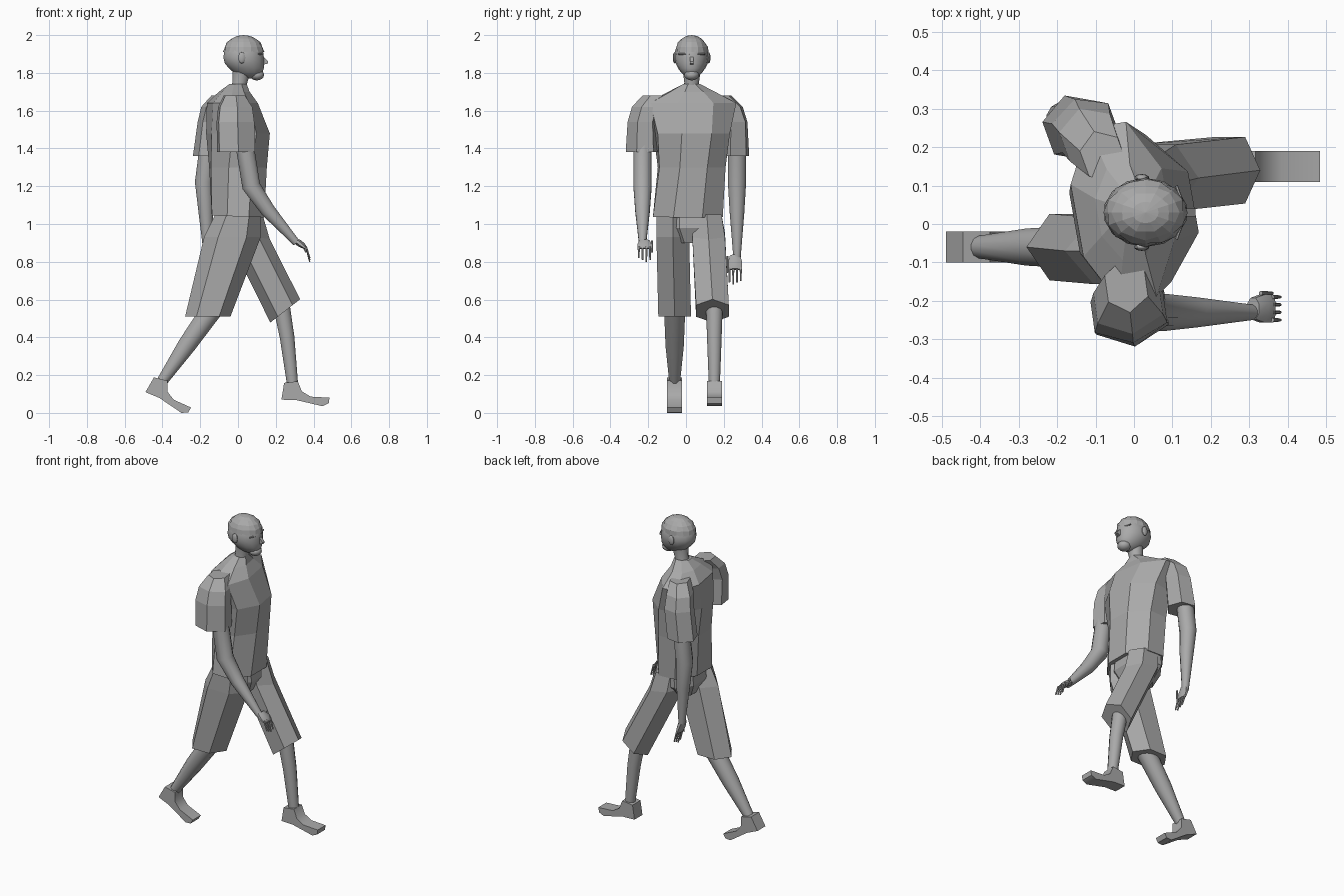
import bpy, bmesh, math
from mathutils import Vector, Matrix

if "Cube" in bpy.data.objects:
    bpy.data.objects.remove(bpy.data.objects["Cube"])

MIDDLE = 0.03        # the neck and head sit slightly off centre in y
UP = Vector((0, 0, 1))

grey = bpy.data.materials.new("plain_grey")
grey.use_nodes = True
grey.diffuse_color = (0.4, 0.4, 0.4, 1)
shader = grey.node_tree.nodes["Principled BSDF"]
shader.inputs["Base Color"].default_value = grey.diffuse_color


def finish(name, bm, smooth=True):
    """Turn a bmesh into a named grey object, smooth or faceted."""
    bmesh.ops.recalc_face_normals(bm, faces=bm.faces)
    mesh = bpy.data.meshes.new(name)
    bm.to_mesh(mesh)
    bm.free()
    mesh.materials.append(grey)
    obj = bpy.data.objects.new(name, mesh)
    bpy.context.collection.objects.link(obj)
    if smooth:
        bpy.ops.object.select_all(action='DESELECT')
        obj.select_set(True)
        bpy.context.view_layer.objects.active = obj
        bpy.ops.object.shade_smooth_by_angle(angle=math.radians(40))


def ring(z, depth, width, x=0, y=MIDDLE, turn=0, tilt=0, sides=8, start=0.5):
    """Elliptical cross-section, turned about z and tilted about y, in degrees."""
    spin = Matrix.Rotation(math.radians(turn), 3, 'Z') @ Matrix.Rotation(math.radians(tilt), 3, 'Y')
    angles = [math.tau * (i + start) / sides for i in range(sides)]
    return [Vector((x, y, z)) + spin @ Vector((depth * math.cos(a), width * math.sin(a), 0))
            for a in angles]


def loft(name, rings, smooth=False):
    """Skin a stack of rings and close both ends."""
    bm = bmesh.new()
    loops = [[bm.verts.new(co) for co in points] for points in rings]
    for low, high in zip(loops, loops[1:]):
        for i in range(len(low)):
            bm.faces.new((low[i - 1], low[i], high[i], high[i - 1]))
    bm.faces.new(loops[0])
    bm.faces.new(loops[-1])
    finish(name, bm, smooth)


def limb(name, y, path):
    """Round limb through (x, z, radius) joints, listed from the bottom up."""
    rings = []
    for i, (x, z, radius) in enumerate(path):
        below, above = path[max(i - 1, 0)], path[min(i + 1, len(path) - 1)]
        lean = math.degrees(math.atan2(above[0] - below[0], above[1] - below[1]))
        rings.append(ring(z, radius, radius, x=x, y=y, tilt=lean, sides=12))
    loft(name, rings, smooth=True)


def side_outline(name, outline, y, width):
    """Solid with an outline in x and z and a constant width."""
    bm = bmesh.new()
    face = bm.faces.new([bm.verts.new((x, y - width / 2, z)) for x, z in outline])
    new = bmesh.ops.extrude_face_region(bm, geom=[face])["geom"]
    moved = [v for v in new if isinstance(v, bmesh.types.BMVert)]
    bmesh.ops.translate(bm, verts=moved, vec=(0, width, 0))
    finish(name, bm)


def rod(name, start, end, radius=0.006):
    """Thin tapered rod between two points."""
    bm = bmesh.new()
    start, end = Vector(start), Vector(end)
    axis = end - start
    place = Matrix.Translation((start + end) / 2) @ UP.rotation_difference(axis).to_matrix().to_4x4()
    bmesh.ops.create_cone(bm, cap_ends=True, segments=6, radius1=radius, radius2=radius * 0.7,
                          depth=axis.length, matrix=place)
    finish(name, bm)


def ball(columns, rows, centre, size):
    """Stretched sphere, returned for further shaping."""
    bm = bmesh.new()
    place = Matrix.Translation(centre) @ Matrix.Diagonal((*size, 1))
    bmesh.ops.create_uvsphere(bm, u_segments=columns, v_segments=rows, radius=1, matrix=place)
    return bm


# Shirt body, the shoulders turned against the stride
loft("shirt_body", [
    ring(z=1.04, depth=0.15, width=0.2, y=0.01, tilt=2),
    ring(z=1.3, depth=0.16, width=0.19, turn=4),
    ring(z=1.48, depth=0.17, width=0.21, turn=10),
    ring(z=1.64, depth=0.13, width=0.25, x=-0.03, turn=10),
    ring(z=1.7, depth=0.08, width=0.13, x=-0.02, turn=10),
    ring(z=1.74, depth=0.05, width=0.05)])


# Sleeves, six-sided and closing in towards the neck
def sleeve(name, x, y, hem, depth, turn, inward):
    loft(name, [
        ring(z=hem, depth=depth, width=0.09, x=x, y=y, turn=turn, sides=6),
        ring(z=1.54, depth=depth, width=0.08, x=x + inward / 3, y=y, turn=turn, sides=6),
        ring(z=1.62, depth=depth * 0.9, width=0.08, x=x + inward / 2, y=y * 0.9, turn=turn, sides=6),
        ring(z=1.68, depth=0.06, width=0.07, x=x + inward, y=y * 0.7, turn=turn, sides=6)])


sleeve("right_sleeve", x=-0.01, y=-0.23, hem=1.38, depth=0.11, turn=8, inward=-0.01)
sleeve("left_sleeve", x=-0.15, y=0.25, hem=1.36, depth=0.09, turn=20, inward=0.07)

# Shorts
loft("shorts_seat", [
    ring(z=0.9, depth=0.09, width=0.1),
    ring(z=0.98, depth=0.13, width=0.17),
    ring(z=1.08, depth=0.12, width=0.17)])
loft("right_shorts_leg", [
    ring(z=0.51, depth=0.12, width=0.1, x=-0.16, y=-0.06, sides=6, start=0),
    ring(z=0.93, depth=0.15, width=0.1, x=-0.03, y=-0.07, sides=6, start=0),
    ring(z=1.05, depth=0.12, width=0.1, y=-0.07, sides=6, start=0)])
loft("left_shorts_leg", [
    ring(z=0.54, depth=0.1, width=0.1, x=0.25, y=0.14, tilt=-38, sides=6, start=0),
    ring(z=0.94, depth=0.12, width=0.1, x=0.05, y=0.12, tilt=10, sides=6, start=0),
    ring(z=1.05, depth=0.1, width=0.09, x=0.03, y=0.11, sides=6, start=0)])

# Legs and arms
limb("right_leg", y=-0.06, path=[(-0.4, 0.17, 0.03), (-0.27, 0.36, 0.05), (-0.1, 0.6, 0.06)])
limb("left_leg", y=0.15, path=[(0.29, 0.14, 0.03), (0.26, 0.4, 0.04), (0.21, 0.68, 0.05)])
limb("right_arm", y=-0.23, path=[
    (0.31, 0.9, 0.02), (0.16, 1.07, 0.04), (0.07, 1.2, 0.05), (0.03, 1.45, 0.05)])
limb("left_arm", y=0.27, path=[
    (-0.16, 0.82, 0.02), (-0.17, 1.06, 0.04), (-0.18, 1.22, 0.05), (-0.15, 1.45, 0.05)])


# Shoes share one outline, pitched about the heel
def shoe(name, heel_x, heel_z, y, pitch):
    outline = [(0, 0), (0, 0.09), (0.07, 0.11), (0.1, 0.06), (0.15, 0.04),
               (0.25, 0.05), (0.25, 0.02), (0.22, 0), (0.08, 0.01)]
    c, s = math.cos(math.radians(pitch)), math.sin(math.radians(pitch))
    placed = [(heel_x + c * x + s * z, heel_z - s * x + c * z) for x, z in outline]
    side_outline(name, placed, y, width=0.08)


shoe("right_shoe", heel_x=-0.49, heel_z=0.11, y=-0.06, pitch=30)
shoe("left_shoe", heel_x=0.23, heel_z=0.07, y=0.15, pitch=9)


# Hands: palm, four fingers and a thumb, running down from the wrist
def hand(side, y, wrist, knuckle, tip, outward):
    (wrist_x, wrist_z), (knuckle_x, knuckle_z), (tip_x, tip_z) = wrist, knuckle, tip
    loft(side + "_palm", [
        ring(wrist_z, 0.02, 0.03, x=wrist_x, y=y, tilt=-30),
        ring((wrist_z + knuckle_z) / 2, 0.02, 0.04, x=(wrist_x + knuckle_x) / 2, y=y, tilt=-30),
        ring(knuckle_z, 0.01, 0.04, x=knuckle_x, y=y, tilt=-20)], smooth=True)
    for i, finger in enumerate(("index", "middle", "ring", "little")):
        finger_y = y + outward * (i - 1.5) * 0.02
        shorter = 0.01 * abs(i - 1)
        rod(f"{side}_{finger}_finger", (knuckle_x, finger_y, knuckle_z + 0.01),
            (tip_x, finger_y, tip_z + shorter))
    thumb_y = y - outward * 0.04
    rod(side + "_thumb", (wrist_x + 0.02, thumb_y, wrist_z),
        (knuckle_x, thumb_y, knuckle_z - 0.02))


hand("right", y=-0.22, wrist=(0.31, 0.91), knuckle=(0.36, 0.87), tip=(0.38, 0.8), outward=-1)
hand("left", y=0.26, wrist=(-0.16, 0.83), knuckle=(-0.14, 0.76), tip=(-0.12, 0.68), outward=1)

# Neck
limb("neck", y=MIDDLE, path=[(0, 1.68, 0.05), (0.01, 1.75, 0.04), (0.02, 1.82, 0.05)])

# Head, the lower half drawn forward and narrowed into the jaw
bm = ball(14, 12, centre=(MIDDLE, MIDDLE, 1.88), size=(0.11, 0.09, 0.11))
for v in bm.verts:
    drop = max(0, 1.86 - v.co.z)
    v.co.x += drop * 0.4
    v.co.y += (MIDDLE - v.co.y) * drop * 2
finish("head", bm)

# Hair, a faceted cap with alternate locks pushed in
bm = ball(16, 10, centre=(MIDDLE, MIDDLE, 1.91), size=(0.11, 0.09, 0.09))
bmesh.ops.delete(bm, geom=[v for v in bm.verts if v.co.z < 1.9], context='VERTS')
for i, v in enumerate(bm.verts):
    if i % 2 and v.co.z < 1.99:
        v.co.xy = v.co.xy.lerp(Vector((MIDDLE, MIDDLE)), 0.06)
finish("hair", bm, smooth=False)

# Face details
side_outline("nose", [(0.12, 1.9), (0.16, 1.86), (0.16, 1.85), (0.12, 1.84)], y=MIDDLE, width=0.02)
finish("beard", ball(10, 8, centre=(0.1, MIDDLE, 1.79), size=(0.04, 0.04, 0.03)))
for side, sign in (("right", -1), ("left", 1)):
    ear = ball(10, 8, centre=(0.02, MIDDLE + sign * 0.09, 1.88), size=(0.02, 0.01, 0.03))
    finish(side + "_ear", ear)
    rod(side + "_brow", (0.13, MIDDLE + sign * 0.01, 1.9), (0.11, MIDDLE + sign * 0.07, 1.9))
